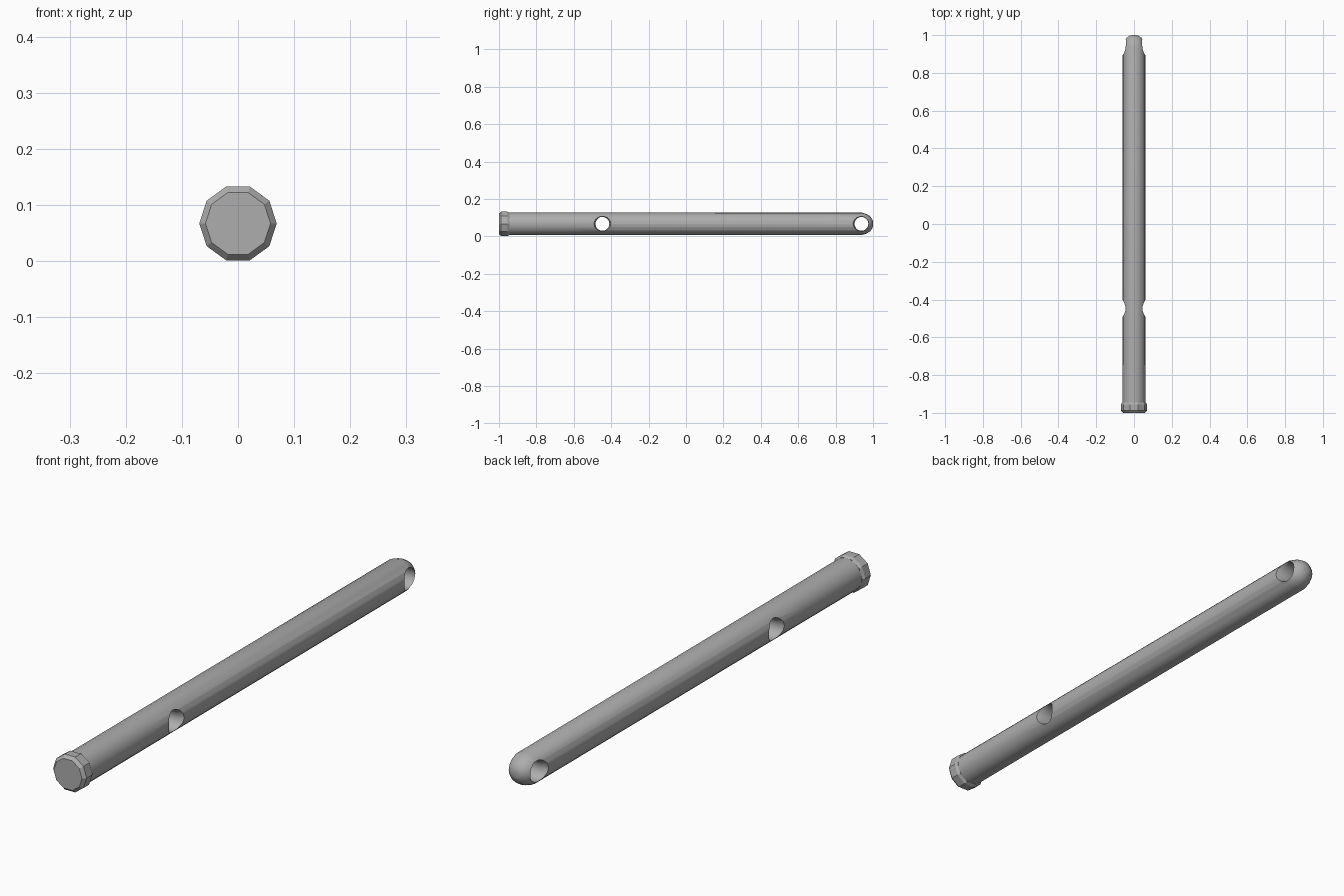
import bpy, math
from mathutils import Vector

if "Cube" in bpy.data.objects:
    bpy.data.objects.remove(bpy.data.objects["Cube"])

CENTRE_Z = 0.067

steel = bpy.data.materials.new("grey steel")
steel.use_nodes = True
grey = (0.42, 0.42, 0.42, 1)
steel.diffuse_color = grey
steel.node_tree.nodes["Principled BSDF"].inputs["Base Color"].default_value = grey


def turned(name, profile, sides, axis="Y", y=0.0):
    """Closed solid turned around an axis; profile is (position, radius) pairs."""
    verts, faces = [], []
    for pos, radius in profile:
        for i in range(sides):
            a = 2 * math.pi * i / sides
            u, v = radius * math.cos(a), radius * math.sin(a)
            verts.append(Vector((u, pos, v)) if axis == "Y" else Vector((pos, -u, v)))
    for r in range(len(profile) - 1):
        for i in range(sides):
            j = (i + 1) % sides
            a, b = r * sides, (r + 1) * sides
            faces.append((a + i, b + i, b + j, a + j))
    faces.append(tuple(range(sides)))
    last = (len(profile) - 1) * sides
    faces.append(tuple(reversed(range(last, last + sides))))
    mesh = bpy.data.meshes.new(name)
    mesh.from_pydata(verts, [], faces)
    mesh.materials.append(steel)
    obj = bpy.data.objects.new(name, mesh)
    obj.location = (0, y, CENTRE_Z)
    bpy.context.collection.objects.link(obj)
    return obj


def activate(obj):
    bpy.ops.object.select_all(action="DESELECT")
    obj.select_set(True)
    bpy.context.view_layer.objects.active = obj


# Long shaft with a domed tip
shaft = turned("pin_shaft", [(-0.96, 0.061), (-0.6, 0.0605), (0.94, 0.06), (0.965, 0.052),
                             (0.985, 0.04), (0.997, 0.022), (1.0, 0.012)], 20)

# Two flared holes through the sides
for hole_y in (-0.447, 0.938):
    cutter = turned("hole_cutter", [(-0.08, 0.053), (-0.06, 0.045), (-0.035, 0.037),
                                    (0.035, 0.037), (0.06, 0.045), (0.08, 0.053)],
                    20, "X", hole_y)
    cutter.hide_render = True
    activate(shaft)
    cut = shaft.modifiers.new("hole", "BOOLEAN")
    cut.operation = "DIFFERENCE"
    cut.solver = "EXACT"
    cut.object = cutter
    bpy.context.view_layer.update()
    bpy.ops.object.modifier_apply(modifier=cut.name)
    bpy.data.objects.remove(cutter)

activate(shaft)
bpy.ops.object.shade_smooth_by_angle(angle=math.radians(30))

# Ten-sided head with chamfered rims
turned("pin_head", [(-1.0, 0.058), (-0.988, 0.069), (-0.955, 0.069), (-0.945, 0.063)], 10)
